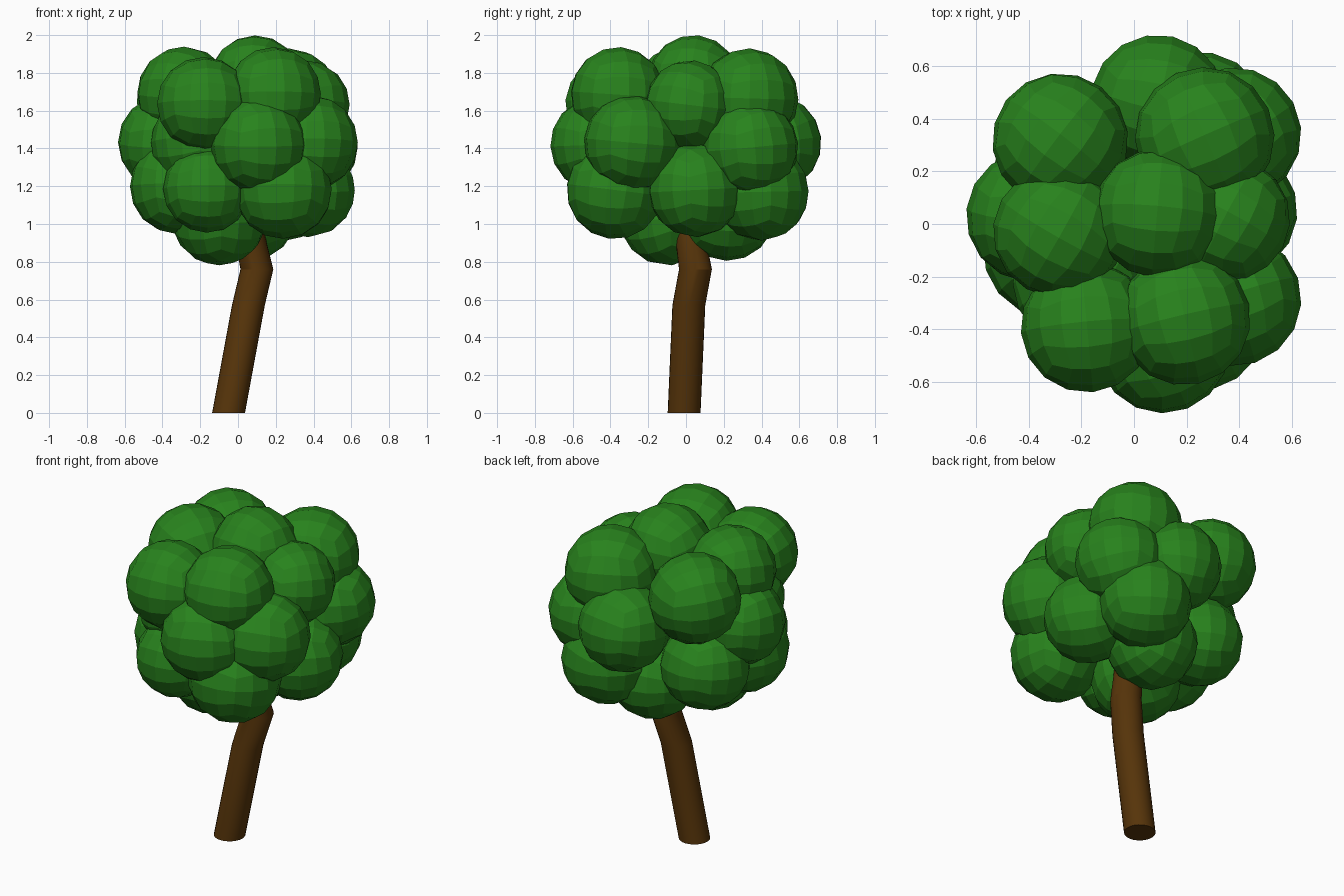
import bpy, bmesh, math, random
from mathutils import Vector, Matrix

cube = bpy.data.objects.get("Cube")
if cube:
    bpy.data.objects.remove(cube, do_unlink=True)
random.seed(4)


def material(name, rgb):
    m = bpy.data.materials.new(name)
    m.use_nodes = True
    m.diffuse_color = (*rgb, 1)
    bsdf = m.node_tree.nodes["Principled BSDF"]
    bsdf.inputs["Base Color"].default_value = (*rgb, 1)
    bsdf.inputs["Roughness"].default_value = 0.9
    return m


def add_object(name, bm, mat):
    bmesh.ops.recalc_face_normals(bm, faces=bm.faces)
    mesh = bpy.data.meshes.new(name)
    bm.to_mesh(mesh)
    bm.free()
    mesh.materials.append(mat)
    obj = bpy.data.objects.new(name, mesh)
    bpy.context.collection.objects.link(obj)
    return obj


leaf_green = material("leaf green", (0.021, 0.225, 0.012))
bark_brown = material("bark brown", (0.095, 0.035, 0.003))


# Faceted ball made from a rounded, subdivided cube
def leaf_clump(name, centre, radius):
    bm = bmesh.new()
    bmesh.ops.create_cube(bm, size=2)
    bmesh.ops.subdivide_edges(bm, edges=bm.edges[:], cuts=3, use_grid_fill=True)
    for v in bm.verts:
        even = Vector([math.tan(c * math.pi / 4) for c in v.co])
        v.co = even.normalized() * radius
    turn = Matrix.Rotation(random.uniform(0, math.tau), 4, "Z")
    tilt = Matrix.Rotation(random.uniform(-0.15, 0.15), 4, "X")
    bm.transform(Matrix.Translation(centre) @ tilt @ turn)
    add_object(name, bm, leaf_green)


# Crown: clumps in layers, each (x, y, z, radius)
crown = {
    "top": [(0.09, 0.04, 1.755, 0.245)],
    "upper": [(-0.28, 0.315, 1.645, 0.258), (0.268, 0.33, 1.665, 0.265),
              (-0.285, -0.03, 1.69, 0.25), (-0.18, -0.39, 1.635, 0.25),
              (0.19, -0.36, 1.685, 0.252), (0.355, 0.02, 1.63, 0.237)],
    "middle": [(0.09, 0.465, 1.43, 0.255), (0.38, 0.34, 1.405, 0.255),
               (0.38, -0.285, 1.43, 0.255), (0.11, -0.463, 1.42, 0.255),
               (-0.385, 0.03, 1.43, 0.252), (-0.21, -0.22, 1.43, 0.25)],
    "lower": [(0.37, 0.05, 1.18, 0.25), (-0.165, -0.345, 1.185, 0.232),
              (0.24, -0.375, 1.18, 0.26), (-0.28, 0.215, 1.2, 0.25),
              (-0.318, -0.1, 1.2, 0.255), (0.25, 0.395, 1.17, 0.258)],
    "bottom": [(-0.1, -0.1, 1.03, 0.25), (0.06, 0.22, 1.06, 0.255)],
}
for layer, clumps in crown.items():
    for i, (x, y, z, r) in enumerate(clumps, 1):
        leaf_clump(f"{layer}_leaf_clump_{i}", (x, y, z), r)

# Trunk: rings skinned along a leaning, bent path (x, y, z, radius)
path = [(-0.05, -0.01, 0, 0.087), (0.055, 0.015, 0.57, 0.087),
        (0.1, 0.05, 0.76, 0.087), (0.06, 0.02, 0.95, 0.08),
        (0.03, 0, 1.2, 0.07)]
sides = 24
bm = bmesh.new()
rings = []
for x, y, z, r in path:
    rings.append([bm.verts.new((x + r * math.cos(math.tau * k / sides),
                                y + r * math.sin(math.tau * k / sides), z))
                  for k in range(sides)])
for low, high in zip(rings, rings[1:]):
    for k in range(sides):
        n = (k + 1) % sides
        bm.faces.new((low[k], low[n], high[n], high[k]))
bm.faces.new(rings[0])
bm.faces.new(rings[-1])
trunk = add_object("trunk", bm, bark_brown)
bpy.ops.object.select_all(action="DESELECT")
trunk.select_set(True)
bpy.context.view_layer.objects.active = trunk
bpy.ops.object.shade_smooth_by_angle(angle=math.radians(25))
